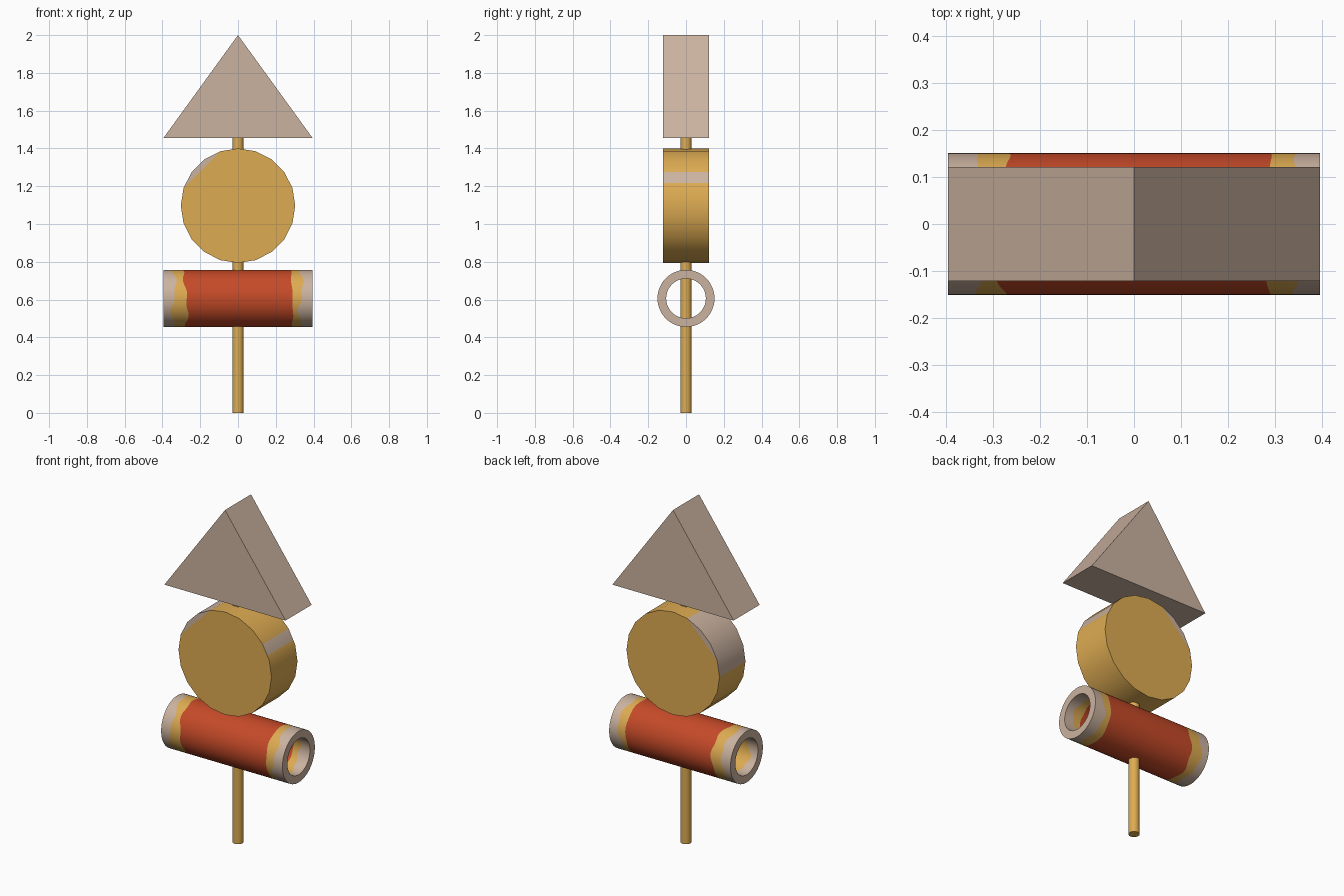
import bpy, bmesh, math
from math import sin, cos, pi, radians

if "Cube" in bpy.data.objects:
    bpy.data.objects.remove(bpy.data.objects["Cube"])


def material(name, rgb):
    m = bpy.data.materials.new(name)
    m.diffuse_color = (*rgb, 1)
    m.use_nodes = True
    m.node_tree.nodes["Principled BSDF"].inputs["Base Color"].default_value = m.diffuse_color
    return m


BEIGE = material("beige", (0.60, 0.45, 0.35))
AMBER = material("amber", (0.73, 0.41, 0.085))
RED = material("baked_red", (0.56, 0.068, 0.021))
MATS = [BEIGE, AMBER, RED]


def finish(name, bm, smooth=False):
    bmesh.ops.recalc_face_normals(bm, faces=bm.faces)
    me = bpy.data.meshes.new(name)
    bm.to_mesh(me)
    bm.free()
    for m in MATS:
        me.materials.append(m)
    ob = bpy.data.objects.new(name, me)
    bpy.context.collection.objects.link(ob)
    if smooth:
        bpy.ops.object.select_all(action='DESELECT')
        bpy.context.view_layer.objects.active = ob
        ob.select_set(True)
        bpy.ops.object.shade_smooth_by_angle(angle=radians(35))
    return ob


def prism(profile, half, caps, side_mat):
    """Extrude an xz profile along y; caps is a list of (indices, material)."""
    bm = bmesh.new()
    rings = [[bm.verts.new((x, y, z)) for x, z in profile] for y in (-half, half)]
    n = len(profile)
    for i in range(n):
        j = (i + 1) % n
        f = bm.faces.new((rings[0][i], rings[0][j], rings[1][j], rings[1][i]))
        f.material_index = side_mat(i)
    for ring in rings:
        for idx, mat in caps:
            bm.faces.new([ring[k] for k in idx]).material_index = mat
    return bm


# triangular slab on top
finish("triangle_slab", prism([(-0.395, 1.455), (0.395, 1.455), (0, 2.0)], 0.121,
                              [(range(3), 0)], lambda i: 0))

# round slice: 20 sides, with one extra point where the pale side stripe begins
angles = sorted([18 * i for i in range(20)] + [23.5])
a18 = radians(18)
disc = []
for a in angles:
    if a == 23.5:
        t = 0.3
        disc.append((0.303 * (cos(a18) * (1 - t) + cos(2 * a18) * t),
                     1.097 + 0.303 * (sin(a18) * (1 - t) + sin(2 * a18) * t)))
    else:
        disc.append((0.303 * cos(radians(a)), 1.097 + 0.303 * sin(radians(a))))
lo, hi = angles.index(108), angles.index(162)
pale = {angles.index(23.5)} | {angles.index(a) for a in (108, 126, 144, 162)}
sliver = list(range(lo, hi + 1))
rest = [i for i in range(len(angles)) if i <= lo or i >= hi]
finish("round_slice", prism(disc, 0.121, [(sliver, 0), (rest, 1)],
                            lambda i: 0 if i in pale else 1), True)

# hollow baked roll: bands with wavy edges, same on the outside and in the bore
N = 48
bm = bmesh.new()


def stations(a):
    w = 0.012 * sin(2 * a + 0.6) + 0.006 * sin(7 * a)
    v = 0.012 * sin(3 * a) + 0.006 * sin(8 * a + 1)
    return [-0.395, -0.340 + v, -0.278 + w, 0.286 + 0.4 * w, 0.333 + v, 0.395]


def roll_ring(r):
    out = []
    for i in range(N):
        a = 2 * pi * i / N
        out.append([bm.verts.new((x, r * cos(a), 0.606 + r * sin(a))) for x in stations(a)])
    return out


outer, inner = roll_ring(0.151), roll_ring(0.105)
for i in range(N):
    j = (i + 1) % N
    for tube in (outer, inner):
        for k, mat in enumerate((0, 1, 2, 1, 0)):
            f = bm.faces.new((tube[i][k], tube[j][k], tube[j][k + 1], tube[i][k + 1]))
            f.material_index = mat
    for k in (0, 5):
        bm.faces.new((outer[i][k], outer[j][k], inner[j][k], inner[i][k]))
finish("hollow_roll", bm, True)

# skewer stick
bm = bmesh.new()
bmesh.ops.create_cone(bm, cap_ends=True, segments=20, radius1=0.03, radius2=0.03, depth=1.6)
bmesh.ops.translate(bm, verts=bm.verts, vec=(0, 0, 0.8))
for f in bm.faces:
    f.material_index = 1
finish("skewer_stick", bm, True)
